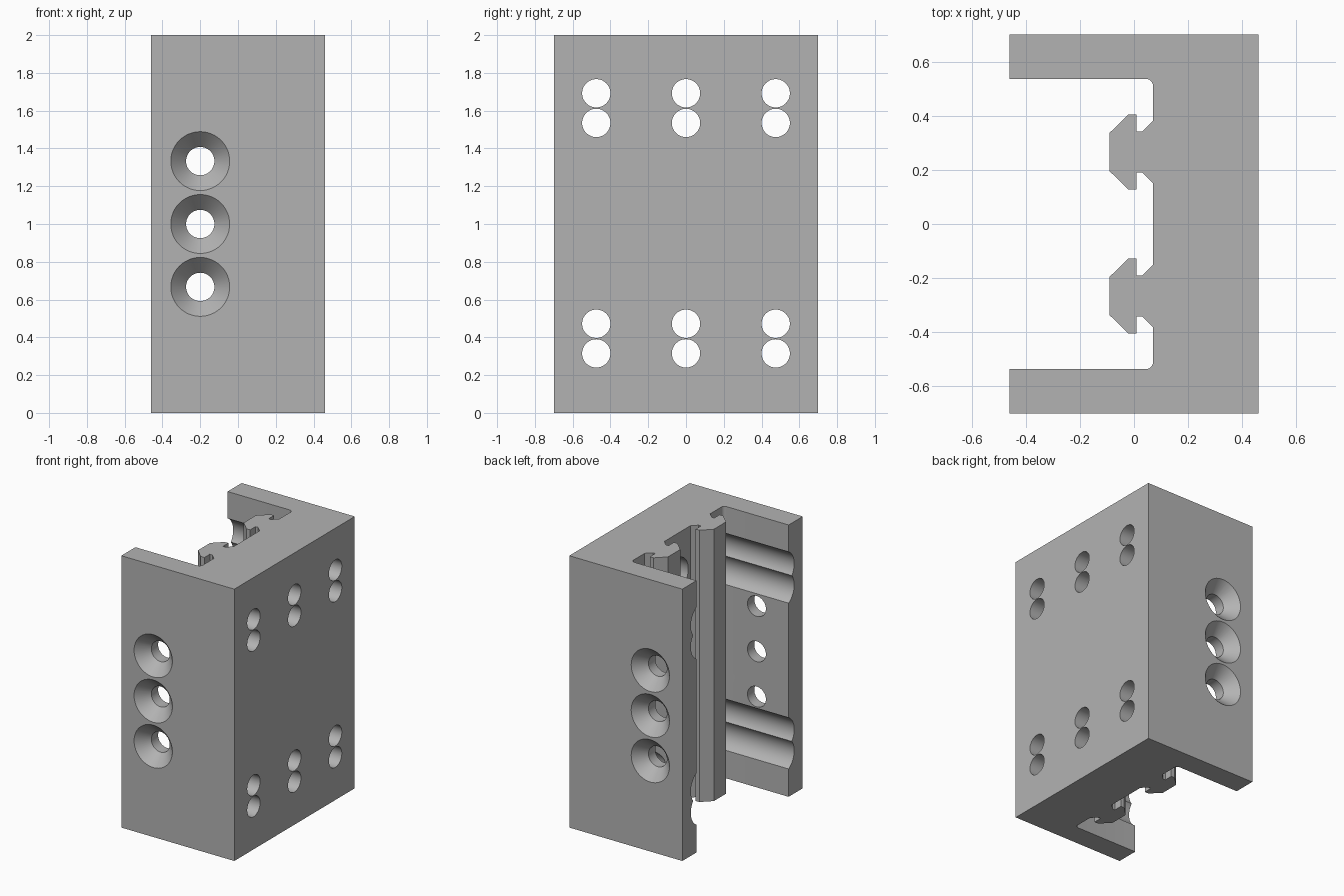
import bpy
import bmesh
from math import cos, sin, pi, radians
from mathutils import Vector

cube = bpy.data.objects.get("Cube")
if cube:
    bpy.data.objects.remove(cube, do_unlink=True)

grey = bpy.data.materials.new("plain grey")
grey.use_nodes = True
grey.diffuse_color = (0.45, 0.45, 0.45, 1)
grey.node_tree.nodes["Principled BSDF"].inputs["Base Color"].default_value = grey.diffuse_color


def finish(name, bm):
    bmesh.ops.recalc_face_normals(bm, faces=bm.faces)
    mesh = bpy.data.meshes.new(name)
    bm.to_mesh(mesh)
    bm.free()
    mesh.materials.append(grey)
    obj = bpy.data.objects.new(name, mesh)
    bpy.context.collection.objects.link(obj)
    return obj


def extrude_profile(name, points, height):
    bm = bmesh.new()
    face = bm.faces.new([bm.verts.new((x, y, 0)) for x, y in points])
    top = bmesh.ops.extrude_face_region(bm, geom=[face])["geom"]
    bmesh.ops.translate(bm, vec=(0, 0, height),
                        verts=[v for v in top if isinstance(v, bmesh.types.BMVert)])
    return finish(name, bm)


def lathe(name, steps, centre, axis, segments=48):
    """Closed solid of (position, radius) rings along the x or y axis."""
    bm = bmesh.new()
    rings = []
    for pos, r in steps:
        ring = []
        for i in range(segments):
            a = 2 * pi * i / segments
            u, w = r * cos(a), r * sin(a)
            offset = Vector((pos, u, w) if axis == "x" else (u, pos, w))
            ring.append(bm.verts.new(Vector(centre) + offset))
        rings.append(ring)
    for a, b in zip(rings, rings[1:]):
        for i in range(segments):
            j = (i + 1) % segments
            bm.faces.new((a[i], a[j], b[j], b[i]))
    bm.faces.new(rings[0])
    bm.faces.new(rings[-1])
    obj = finish(name, bm)
    obj.hide_render = True
    return obj


# Channel outline: back half in order, front half by mirroring
wall_y, web_x, fillet = 0.536, 0.07, 0.025
half = [(0.46, 0.7), (-0.46, 0.7), (-0.46, wall_y)]
for i in range(7):
    a = pi / 2 * (1 - i / 6)
    half.append((web_x - fillet + fillet * cos(a), wall_y - fillet + fillet * sin(a)))

# T-shaped rail with chamfered head and flared root
rail_mid = 0.266
rail = [(web_x, 0.115), (0.03, 0.076), (0.01, 0.076), (0.01, 0.139),
        (-0.02, 0.139), (-0.09, 0.071)]
half += [(x, rail_mid + y) for x, y in rail]
half += [(x, rail_mid - y) for x, y in reversed(rail)]
body = extrude_profile("channel_bracket", half + [(x, -y) for x, y in reversed(half)], 2)

# Counterbored holes through the web, running out along the side walls
cutters = []
bore = [(-0.6, 0.126), (0.22, 0.126), (0.22, 0.075), (0.6, 0.075)]
for y in (-0.475, 0, 0.475):
    for z in (0.315, 0.472, 1.535, 1.692):
        cutters.append(lathe("bore_cutter", bore, (0, y, z), "x"))

# Countersunk holes through both side walls
sink = [(0.72, 0.175), (0.615, 0.075)]
sink = [(-y, r) for y, r in sink] + sink[::-1]
for z in (0.667, 1, 1.333):
    cutters.append(lathe("countersink_cutter", sink, (-0.2, 0, z), "y"))

bpy.ops.object.select_all(action="DESELECT")
body.select_set(True)
bpy.context.view_layer.objects.active = body
for cutter in cutters:
    mod = body.modifiers.new("cut", "BOOLEAN")
    mod.operation = "DIFFERENCE"
    mod.solver = "EXACT"
    mod.object = cutter
    bpy.ops.object.modifier_apply(modifier=mod.name)
    bpy.data.objects.remove(cutter, do_unlink=True)

bpy.ops.object.shade_smooth_by_angle(angle=radians(30))
